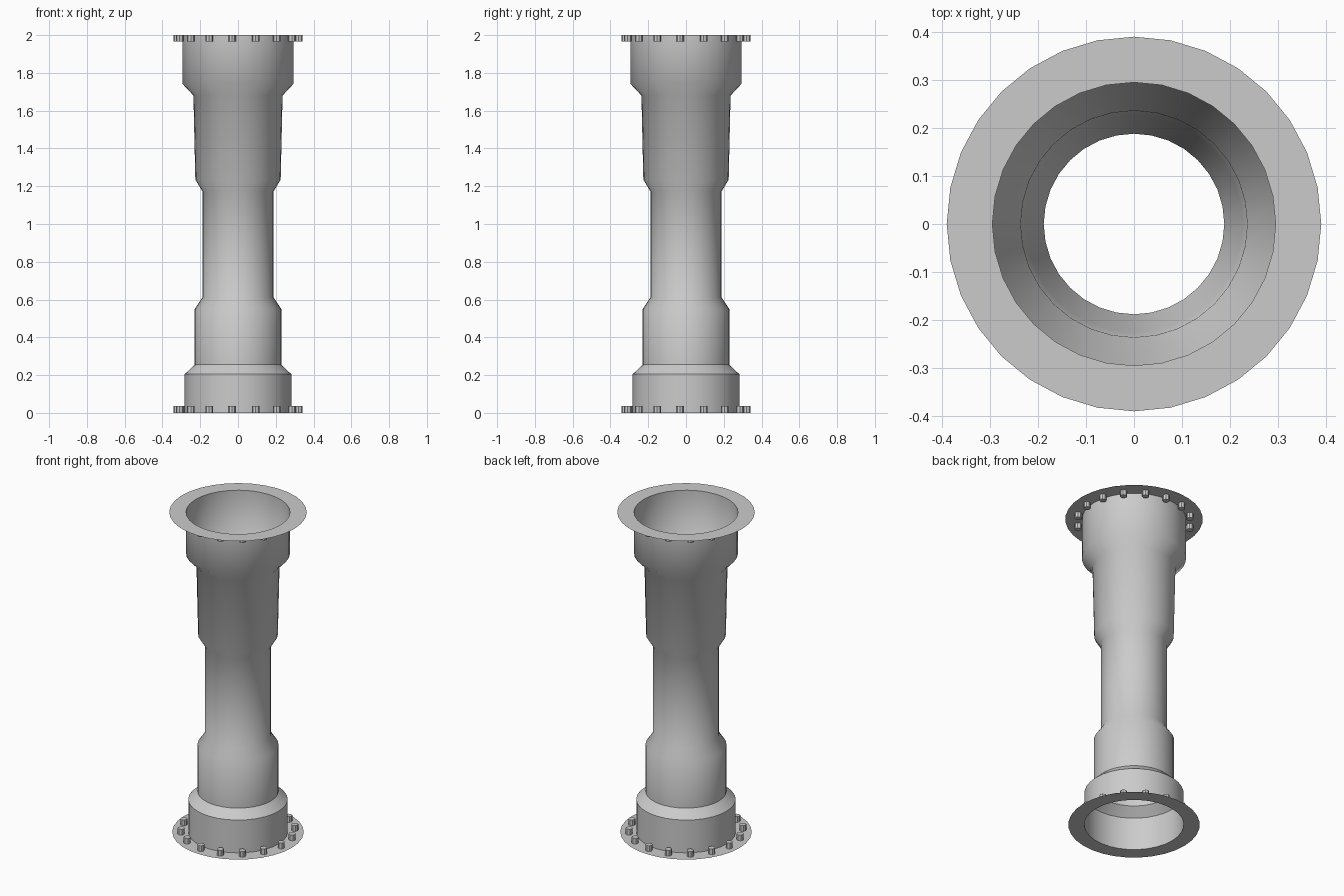
import bpy, bmesh, math

if "Cube" in bpy.data.objects:
    bpy.data.objects.remove(bpy.data.objects["Cube"])

SIDES = 32


def finish(name, bm, angle):
    me = bpy.data.meshes.new(name)
    bm.to_mesh(me)
    bm.free()
    ob = bpy.data.objects.new(name, me)
    bpy.context.collection.objects.link(ob)
    bpy.ops.object.select_all(action='DESELECT')
    ob.select_set(True)
    bpy.context.view_layer.objects.active = ob
    bpy.ops.object.shade_smooth_by_angle(angle=math.radians(angle))
    return ob


def lathe(name, profile, angle=45):
    """Open sheet turned round the z axis from (radius, height) points."""
    bm = bmesh.new()
    rings = []
    for r, z in profile:
        rings.append([bm.verts.new((r * math.cos(2 * math.pi * i / SIDES),
                                    r * math.sin(2 * math.pi * i / SIDES), z))
                      for i in range(SIDES)])
    for a, b in zip(rings, rings[1:]):
        for i in range(SIDES):
            j = (i + 1) % SIDES
            bm.faces.new((a[i], a[j], b[j], b[i]))
    return finish(name, bm, angle)


def bolt_ring(name, z0, z1, count=16, ring=0.323, radius=0.02):
    """Ring of short bolts standing between two heights."""
    bm = bmesh.new()
    for k in range(count):
        a = 2 * math.pi * (k - 0.25) / count
        made = bmesh.ops.create_cone(bm, cap_ends=True, segments=8,
                                     radius1=radius, radius2=radius, depth=z1 - z0)
        bmesh.ops.translate(bm, verts=made["verts"],
                            vec=(ring * math.cos(a), ring * math.sin(a), (z0 + z1) / 2))
    return finish(name, bm, 30)


# Stepped hollow pipe, open at both ends
lathe("pipe_body", [(0.282, 0), (0.282, 0.205), (0.229, 0.255), (0.229, 0.55),
                    (0.188, 0.612), (0.188, 1.172), (0.226, 1.235),
                    (0.236, 1.68), (0.295, 1.743), (0.295, 2.0)])

# Thin flanges
lathe("bottom_flange", [(0.373, 0), (0.282, 0)])
lathe("top_flange", [(0.39, 2.0), (0.295, 2.0)])

# Bolts on the inner side of each flange
bolt_ring("bottom_bolts", 0.0, 0.036)
bolt_ring("top_bolts", 1.967, 2.0)
